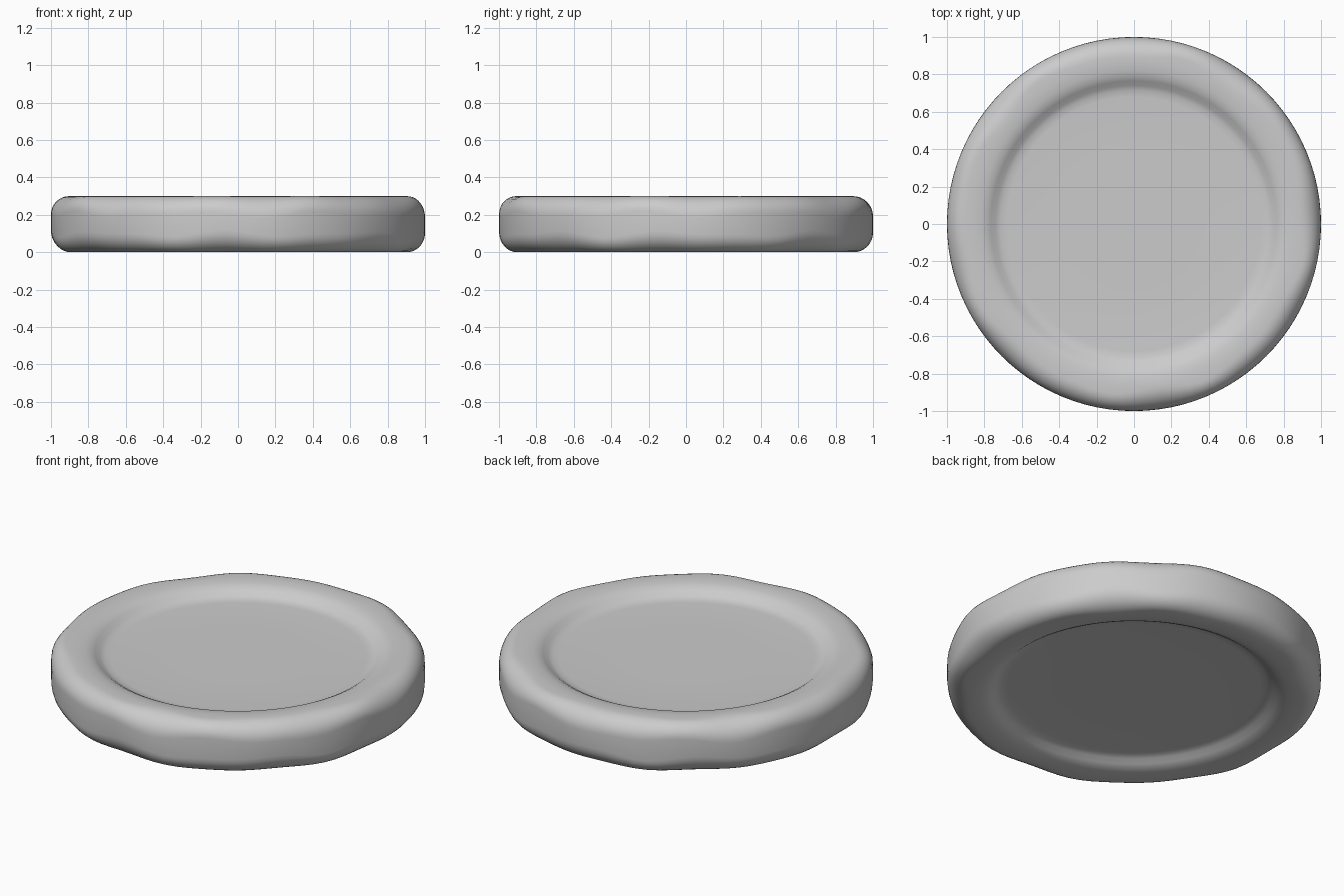
import bpy, bmesh
from math import sin, cos, pi

if "Cube" in bpy.data.objects:
    bpy.data.objects.remove(bpy.data.objects["Cube"])

SEG, ARC, H = 96, 8, 0.15   # sides, steps per shoulder, half thickness


def half_profile(a, phase):
    """Radius and height above mid plane, from recessed floor out to the rim."""
    # shoulder roundness varies a little around the worn rim
    c = 0.098 + 0.012 * sin(8 * a + phase) + 0.008 * sin(13 * a + 2 * phase)
    pts = [(0.35, 0.094), (0.68, 0.094), (0.715, 0.097), (0.74, 0.107),
           (0.765, 0.126), (0.79, 0.139), (0.82, 0.146), (0.86, H)]
    for i in range(ARC + 1):
        t = pi / 2 * i / ARC
        pts.append((1 - c + c * sin(t), H - c + c * cos(t)))
    return pts


bm = bmesh.new()
rings = []
for k in range(SEG):
    a = 2 * pi * k / SEG
    top = half_profile(a, 0.6)
    bottom = [(r, -z) for r, z in reversed(half_profile(a, 2.1))]
    rings.append([bm.verts.new((r * cos(a), r * sin(a), z + H)) for r, z in top + bottom])

# rim and recess walls
for k in range(SEG):
    p, q = rings[k], rings[(k + 1) % SEG]
    for i in range(len(p) - 1):
        bm.faces.new((p[i], p[i + 1], q[i + 1], q[i]))

# flat recessed floors, top and bottom
bm.faces.new([r[0] for r in rings])
bm.faces.new([r[-1] for r in reversed(rings)])
bmesh.ops.recalc_face_normals(bm, faces=bm.faces)
for f in bm.faces:
    f.smooth = True

mesh = bpy.data.meshes.new("recessed_disc")
bm.to_mesh(mesh)
bm.free()
disc = bpy.data.objects.new("recessed_disc", mesh)
bpy.context.collection.objects.link(disc)
